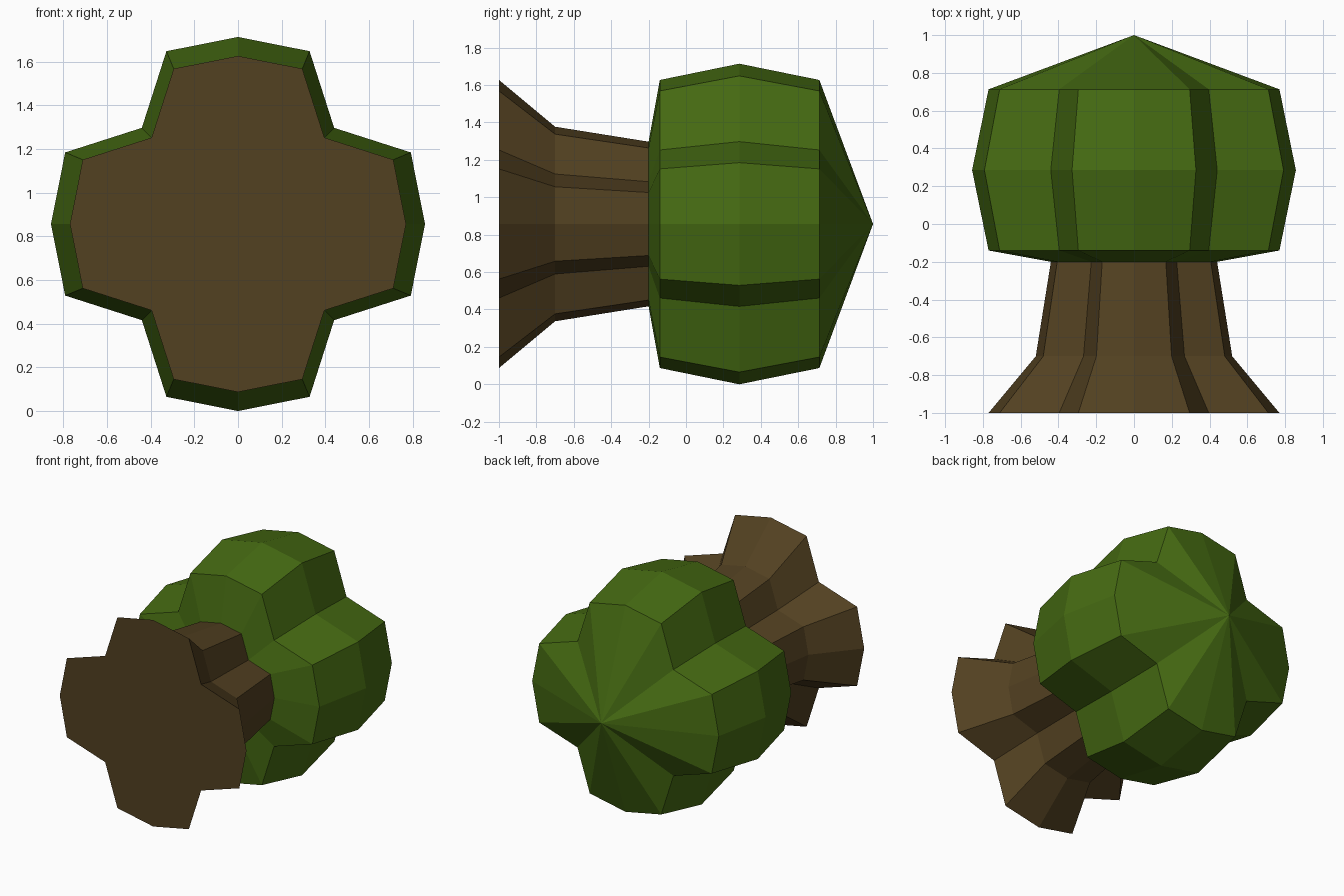
import bpy, bmesh, math

if "Cube" in bpy.data.objects:
    bpy.data.objects.remove(bpy.data.objects["Cube"])

SIDES = 16
CENTRE_Z = 0.857
NOTCH = 0.727  # diagonal corners are pulled inward to make a lobed cross


def material(name, rgb):
    mat = bpy.data.materials.new(name)
    mat.diffuse_color = (*rgb, 1)
    mat.use_nodes = True
    mat.node_tree.nodes["Principled BSDF"].inputs["Base Color"].default_value = mat.diffuse_color
    return mat


def lobed_loft(name, rings, mat, cap_front=False, apex_y=None):
    """Loft lobed rings, given as (y, radius), along the y axis."""
    bm = bmesh.new()
    loops = []
    for y, radius in rings:
        loop = []
        for i in range(SIDES):
            a = 2 * math.pi * i / SIDES
            r = radius * (NOTCH if i % 4 == 2 else 1)
            loop.append(bm.verts.new((r * math.cos(a), y, CENTRE_Z + r * math.sin(a))))
        loops.append(loop)
    for low, high in zip(loops, loops[1:]):
        for i in range(SIDES):
            j = (i + 1) % SIDES
            bm.faces.new((low[j], low[i], high[i], high[j]))
    if cap_front:
        bm.faces.new(loops[0])
    if apex_y is not None:
        tip = bm.verts.new((0, apex_y, CENTRE_Z))
        last = loops[-1]
        for i in range(SIDES):
            bm.faces.new((last[(i + 1) % SIDES], last[i], tip))
    mesh = bpy.data.meshes.new(name)
    bm.to_mesh(mesh)
    bm.free()
    mesh.materials.append(mat)
    obj = bpy.data.objects.new(name, mesh)
    bpy.context.collection.objects.link(obj)
    return obj


# Flared trunk, lying along y with its base facing the front
lobed_loft("trunk", [(-1.0, 0.77), (-0.7, 0.52), (-0.2, 0.44)],
           material("bark", (0.085, 0.052, 0.015)), cap_front=True)

# Lobed foliage crown, continuing from the trunk to a pointed tip
lobed_loft("foliage", [(-0.2, 0.44), (-0.14, 0.77), (0.285, 0.857), (0.713, 0.77)],
           material("leaves", (0.06, 0.145, 0.006)), apex_y=1.0)
